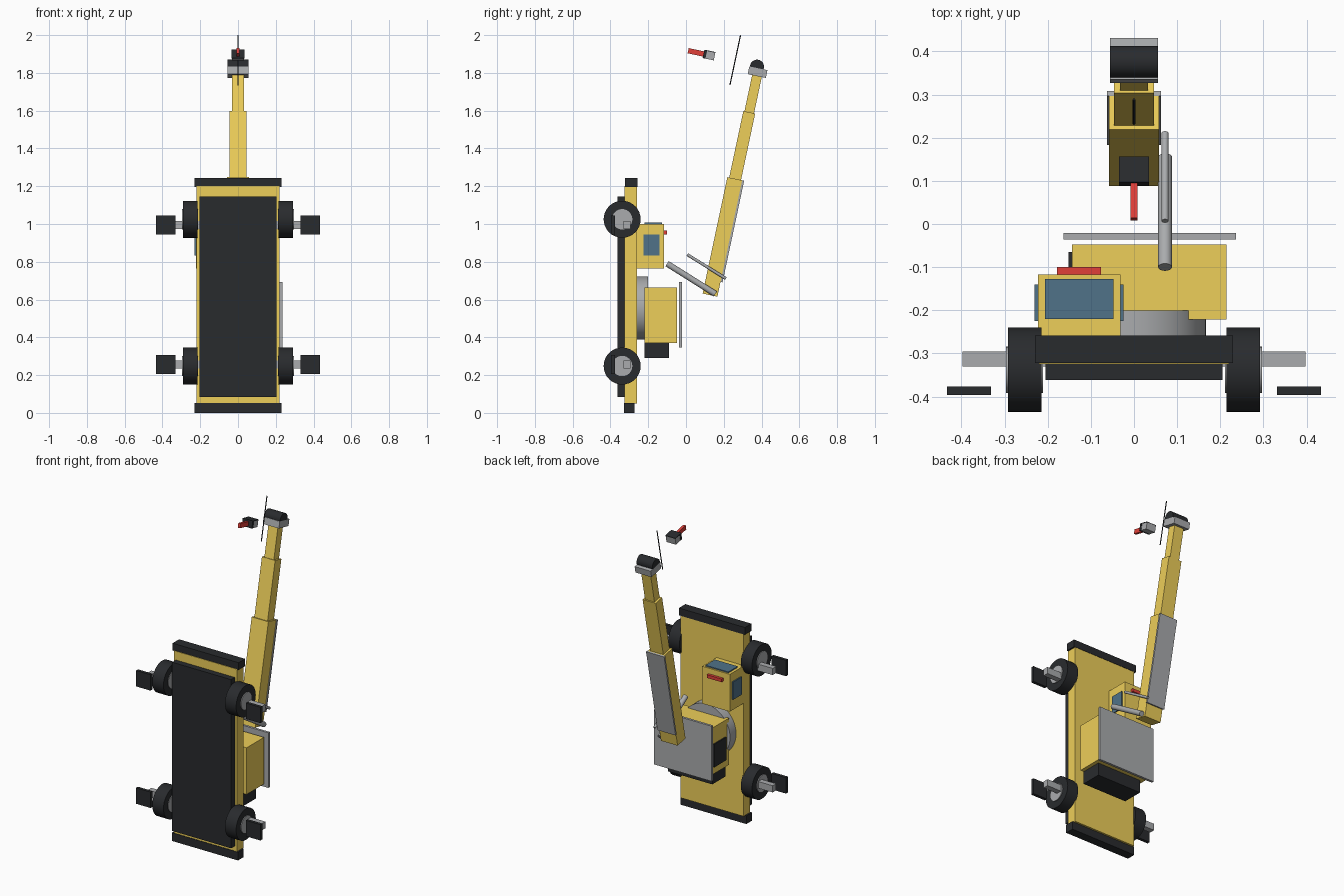
import bpy
from math import radians, sin, cos, pi
from mathutils import Vector

if "Cube" in bpy.data.objects:
    bpy.data.objects.remove(bpy.data.objects["Cube"])


def material(name, rgb):
    m = bpy.data.materials.new(name)
    m.diffuse_color = (*rgb, 1)
    m.use_nodes = True
    m.node_tree.nodes["Principled BSDF"].inputs["Base Color"].default_value = m.diffuse_color
    return m


YELLOW = material("yellow_paint", (0.85, 0.62, 0.10))
BLACK = material("black_rubber", (0.022, 0.024, 0.027))
GLASS = material("blue_glass", (0.08, 0.17, 0.25))
RED = material("red_paint", (0.75, 0.05, 0.04))
GREY = material("grey_metal", (0.40, 0.41, 0.42))


def finish(name, mat):
    ob = bpy.context.object
    ob.name = name
    ob.data.materials.append(mat)
    return ob


def box(name, x, y, z, mat):
    """Box from (min, max) ranges."""
    mid = [(a + b) / 2 for a, b in (x, y, z)]
    bpy.ops.mesh.primitive_cube_add(size=1, location=mid)
    ob = finish(name, mat)
    ob.scale = [b - a for a, b in (x, y, z)]
    bpy.ops.object.transform_apply(location=False, rotation=False, scale=True)
    return ob


def rod(name, a, b, r, mat, sides=32):
    """Cylinder between two points."""
    a, b = Vector(a), Vector(b)
    d = b - a
    bpy.ops.mesh.primitive_cylinder_add(vertices=sides, radius=r, depth=d.length,
                                        location=(a + b) / 2)
    ob = finish(name, mat)
    ob.rotation_euler = d.to_track_quat('Z', 'Y').to_euler()
    bpy.ops.object.shade_smooth_by_angle(angle=radians(35))
    return ob


# Boom frame: u runs along the boom, v across it towards +y
TILT = radians(12)
BASE = Vector((0, 0.129, 0.623))
U = Vector((0, sin(TILT), cos(TILT)))
V = Vector((0, cos(TILT), -sin(TILT)))


def tilted(name, half_x, v, u, mat, origin=BASE):
    """Box aligned with the boom, given by its ranges across and along it."""
    ob = box(name, (-half_x, half_x), v, u, mat)
    ob.location = origin + V * (sum(v) / 2) + U * (sum(u) / 2)
    ob.rotation_euler.x = -TILT
    return ob


# Chassis and bumpers
box("chassis_deck", (-0.22, 0.22), (-0.325, -0.26), (0.05, 1.2), YELLOW)
box("chassis_underframe", (-0.205, 0.205), (-0.362, -0.322), (0.083, 1.145), BLACK)
box("front_bumper", (-0.23, 0.23), (-0.322, -0.258), (1.197, 1.243), BLACK)
box("rear_bumper", (-0.23, 0.23), (-0.328, -0.272), (0, 0.052), BLACK)

# Wheels and outriggers on all four corners
for end, wz, oz in (("front", 1.025, 0.995), ("rear", 0.248, 0.256)):
    for side, s in (("left", -1), ("right", 1)):
        tag = f"{end}_{side}"
        rod("wheel_" + tag, (s * 0.214, -0.338, wz), (s * 0.292, -0.338, wz), 0.098, BLACK)
        rod("hub_" + tag, (s * 0.211, -0.338, wz), (s * 0.297, -0.338, wz), 0.054, GREY)
        box("outrigger_beam_" + tag, sorted((s * 0.19, s * 0.397)), (-0.33, -0.295),
            (oz - 0.021, oz + 0.021), GREY)
        box("outrigger_pad_" + tag, sorted((s * 0.332, s * 0.433)), (-0.396, -0.377),
            (oz - 0.05, oz + 0.05), BLACK)

# Driver cab
box("cab", (-0.223, -0.031), (-0.26, -0.117), (0.765, 1.0), YELLOW)
box("windscreen", (-0.206, -0.047), (-0.22, -0.127), (0.99, 1.007), GLASS)
box("cab_side_windows", (-0.231, -0.024), (-0.225, -0.14), (0.833, 0.945), GLASS)
box("warning_light_bar", (-0.178, -0.076), (-0.12, -0.1), (0.945, 0.965), RED)

# Turntable and superstructure
rod("turntable", (0, -0.265, 0.555), (0, -0.2, 0.555), 0.167, GREY, 48)
box("superstructure", (-0.144, 0.214), (-0.221, -0.047), (0.37, 0.664), YELLOW)
box("superstructure_panel", (-0.152, -0.14), (-0.185, -0.065), (0.415, 0.56), BLACK)
box("counterweight", (-0.12, 0.19), (-0.221, -0.09), (0.29, 0.375), BLACK)
box("roof_plate", (-0.163, 0.236), (-0.036, -0.021), (0.347, 0.694), GREY)

# Telescopic boom
tilted("boom_base", 0.058, (-0.042, 0.038), (0, 0.63), YELLOW)
tilted("boom_cover_plate", 0.063, (0.038, 0.049), (0.08, 0.63), GREY)
tilted("boom_middle", 0.046, (-0.032, 0.032), (0.3, 0.99), YELLOW)
tilted("boom_tip", 0.033, (-0.026, 0.026), (0.7, 1.195), YELLOW)

# Boom head with pulley
tilted("boom_head", 0.056, (-0.05, 0.048), (1.186, 1.228), GREY)
rod("head_pulley", (-0.0555, 0.376, 1.833), (0.0555, 0.376, 1.833), 0.037, BLACK)

# Cable, hook block and hook
c = Vector((0, 0.2605, 1.867))
rod("hoist_cable", c - U * 0.135, c + U * 0.135, 0.003, BLACK, 12)
h = Vector((0, 0.122, 1.894))
tilted("hook_block", 0.033, (-0.015, 0.03), (-0.022, 0.019), GREY, h)
tilted("hook_block_cap", 0.035, (-0.03, -0.015), (-0.022, 0.022), BLACK, h)
tilted("hook_block_cover", 0.035, (-0.03, 0.03), (0.019, 0.023), BLACK, h)
tilted("hook", 0.008, (-0.113, -0.025), (-0.014, 0.014), RED, h)

# Luffing cylinder and piston rod
rod("luffing_cylinder", (0.072, -0.1, 0.79), (0.072, 0.155, 0.63), 0.016, GREY, 24)
rod("luffing_piston", (0.072, 0.007, 0.838), (0.072, 0.211, 0.711), 0.008, GREY, 20)
